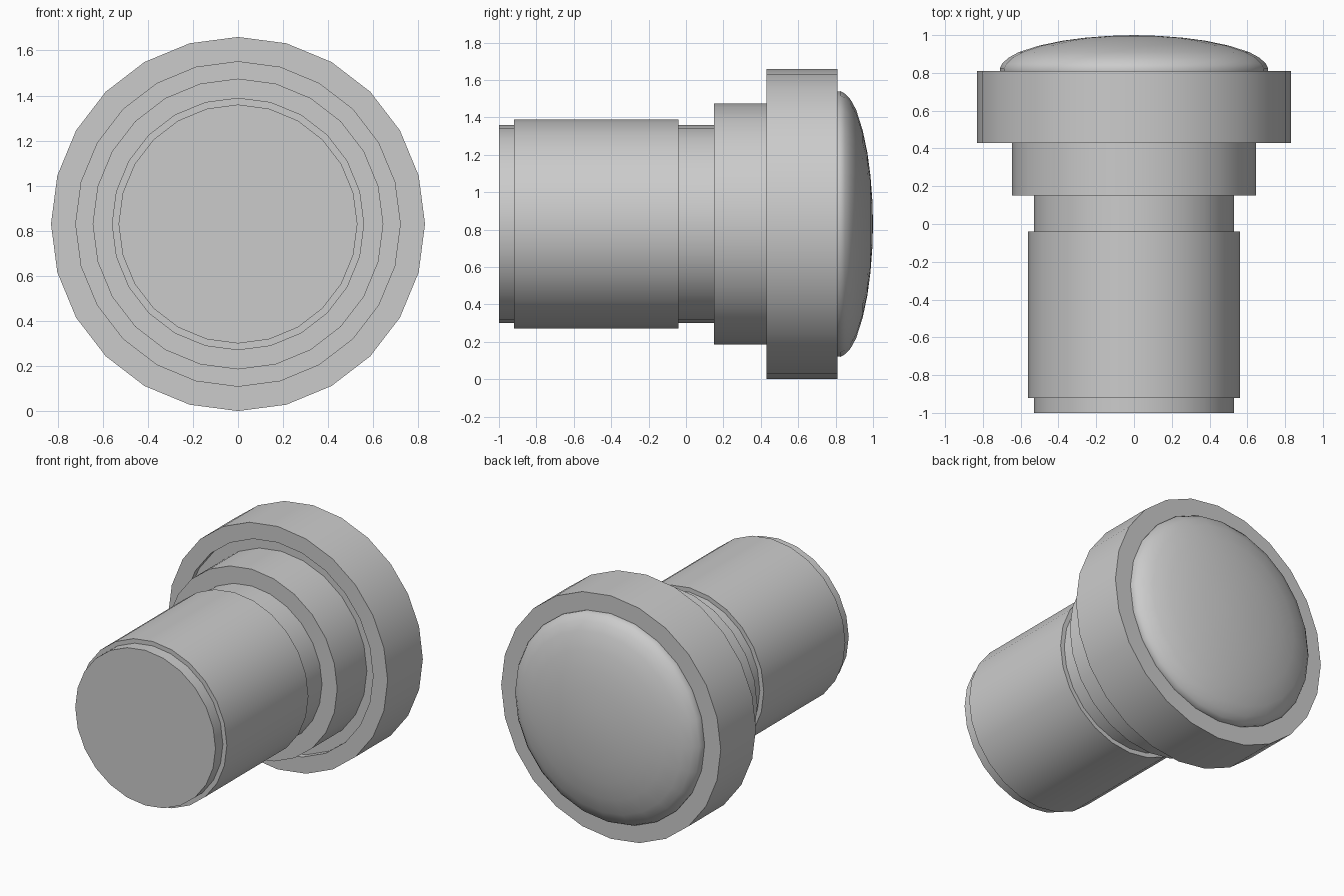
import bpy, bmesh, math
from mathutils import Vector

if "Cube" in bpy.data.objects:
    bpy.data.objects.remove(bpy.data.objects["Cube"], do_unlink=True)

SIDES, AXIS_Z = 24, 0.83

grey = bpy.data.materials.new("plain grey")
grey.use_nodes = True
colour = (0.6, 0.6, 0.6, 1)
grey.diffuse_color = colour
grey.node_tree.nodes["Principled BSDF"].inputs["Base Color"].default_value = colour


def lathe(name, profile, closed=False):
    """Turn a (radius, y) profile around the lengthwise axis."""
    bm = bmesh.new()
    verts = [bm.verts.new((0, y, r)) for r, y in profile]
    pairs = list(zip(verts, verts[1:] + verts[:1]))
    edges = [bm.edges.new(p) for p in (pairs if closed else pairs[:-1])]
    bmesh.ops.spin(bm, geom=verts + edges, cent=(0, 0, 0), axis=(0, 1, 0),
                   angle=2 * math.pi, steps=SIDES)
    bmesh.ops.remove_doubles(bm, verts=bm.verts, dist=1e-4)
    bmesh.ops.recalc_face_normals(bm, faces=bm.faces)
    mesh = bpy.data.meshes.new(name)
    bm.to_mesh(mesh)
    bm.free()
    mesh.materials.append(grey)
    ob = bpy.data.objects.new(name, mesh)
    ob.location = Vector((0, 0, AXIS_Z))
    bpy.context.collection.objects.link(ob)
    bpy.ops.object.select_all(action='DESELECT')
    ob.select_set(True)
    bpy.context.view_layer.objects.active = ob
    bpy.ops.object.shade_smooth_by_angle(angle=math.radians(35))


# Stepped shaft with its slightly wider sleeve, running into the collar
lathe("shaft", [(0, -1), (0.53, -1), (0.53, -0.92), (0.56, -0.92),
                (0.56, -0.04), (0.53, -0.04), (0.53, 0.15),
                (0.645, 0.15), (0.645, 0.47), (0, 0.47)])

# Wide head with a shallow recess around the collar
lathe("head_ring", [(0, 0.47), (0.72, 0.47), (0.72, 0.43), (0.83, 0.43),
                    (0.83, 0.81), (0, 0.81)])

# Domed cap on the back
lathe("domed_cap", [(0, 0.805), (0.708, 0.805), (0.71, 0.825), (0.697, 0.85),
                    (0.665, 0.88), (0.61, 0.91), (0.5, 0.945),
                    (0.38, 0.97), (0.26, 0.986), (0.13, 0.996), (0, 1)])
